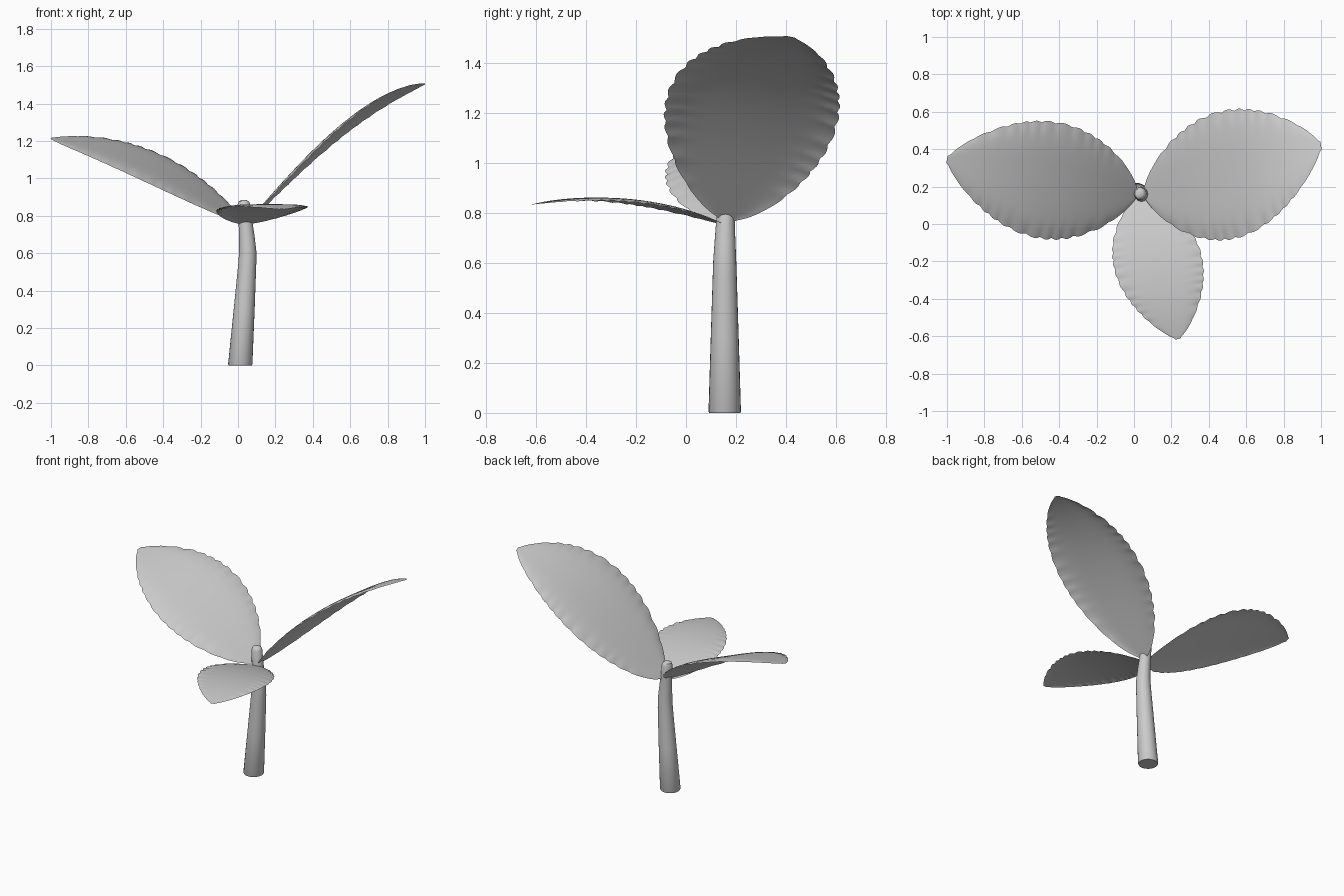
import bpy, bmesh, math
from mathutils import Vector

if "Cube" in bpy.data.objects:
    bpy.data.objects.remove(bpy.data.objects["Cube"])

grey = bpy.data.materials.new("plain_grey")
grey.diffuse_color = (0.6, 0.6, 0.6, 1)
grey.use_nodes = True
grey.node_tree.nodes["Principled BSDF"].inputs["Base Color"].default_value = grey.diffuse_color


def finish(name, bm):
    """Turn a bmesh into a smooth shaded, named object."""
    bmesh.ops.recalc_face_normals(bm, faces=bm.faces)
    mesh = bpy.data.meshes.new(name)
    bm.to_mesh(mesh)
    bm.free()
    mesh.materials.append(grey)
    obj = bpy.data.objects.new(name, mesh)
    bpy.context.collection.objects.link(obj)
    bpy.ops.object.select_all(action='DESELECT')
    obj.select_set(True)
    bpy.context.view_layer.objects.active = obj
    bpy.ops.object.shade_smooth_by_angle(angle=math.radians(40))
    return obj


def leaf(name, base, tip, half, bulge, skew=1.0, rows=84, cols=16, teeth=15):
    """Arched blade with scalloped edges; half = vector from midrib to one edge,
    bulge = how far the middle of the midrib leaves the straight line."""
    base, tip, half, bulge = Vector(base), Vector(tip), Vector(half), Vector(bulge)
    normal = (tip - base).cross(half).normalized()
    if normal.z < 0:
        normal.negate()
    drop = 0.06 * half.length
    bm = bmesh.new()
    grid = []
    for i in range(rows + 1):
        t = i / rows
        u = t ** skew
        mid = base.lerp(tip, t) + bulge * 4 * u * (1 - u)
        width = max(0.02, math.sin(math.pi * t ** 0.9)) ** 0.72
        # uneven scallops fade out at the base and the tip
        fade = min(1, max(0, (t - 0.06) / 0.1)) * min(1, max(0, (0.95 - t) / 0.15))
        row = []
        for j in range(cols + 1):
            s = 2 * j / cols - 1
            phase = teeth * t + 0.25 * math.sin(17 * t + 2 * (s > 0))
            wave = fade * (abs(math.sin(math.pi * phase)) - 0.6)
            rim = abs(s) ** 6
            p = mid + half * s * (width + 0.035 * wave * rim)
            p += normal * (rim * 0.004 * wave - drop * width * abs(s) ** 5)
            row.append(bm.verts.new(p))
        grid.append(row)
    for a, b in zip(grid, grid[1:]):
        for j in range(cols):
            bm.faces.new((a[j], a[j + 1], b[j + 1], b[j]))
    finish(name, bm)


# Stem: round rings along a slightly bent path (x, y, z, radius)
path = [(0.012, 0.155, 0.0, 0.062), (0.012, 0.155, 0.006, 0.065),
        (0.033, 0.155, 0.30, 0.056), (0.050, 0.155, 0.55, 0.048),
        (0.052, 0.155, 0.61, 0.046), (0.048, 0.156, 0.68, 0.042),
        (0.040, 0.158, 0.77, 0.037), (0.032, 0.162, 0.86, 0.034),
        (0.031, 0.162, 0.877, 0.027), (0.031, 0.162, 0.884, 0.014)]
bm = bmesh.new()
sides = 24
rings = []
for x, y, z, r in path:
    rings.append([bm.verts.new((x + r * math.cos(2 * math.pi * k / sides),
                                y + r * math.sin(2 * math.pi * k / sides), z))
                  for k in range(sides)])
for a, b in zip(rings, rings[1:]):
    for k in range(sides):
        n = (k + 1) % sides
        bm.faces.new((a[k], a[n], b[n], b[k]))
bm.faces.new(rings[0][::-1])
bm.faces.new(rings[-1])
finish("stem", bm)

# Three leaves
leaf("left_leaf", (0.02, 0.16, 0.77), (-1.0, 0.345, 1.215),
     (0.055, 0.307, 0.067), (0, -0.017, 0.098))
leaf("right_leaf", (0.05, 0.16, 0.77), (1.0, 0.42, 1.505),
     (-0.05, 0.335, -0.07), (0, -0.017, 0.115), 1.15)
leaf("front_leaf", (0.035, 0.15, 0.755), (0.235, -0.615, 0.835),
     (0.23, 0.045, 0.0), (0, 0, 0.06))
